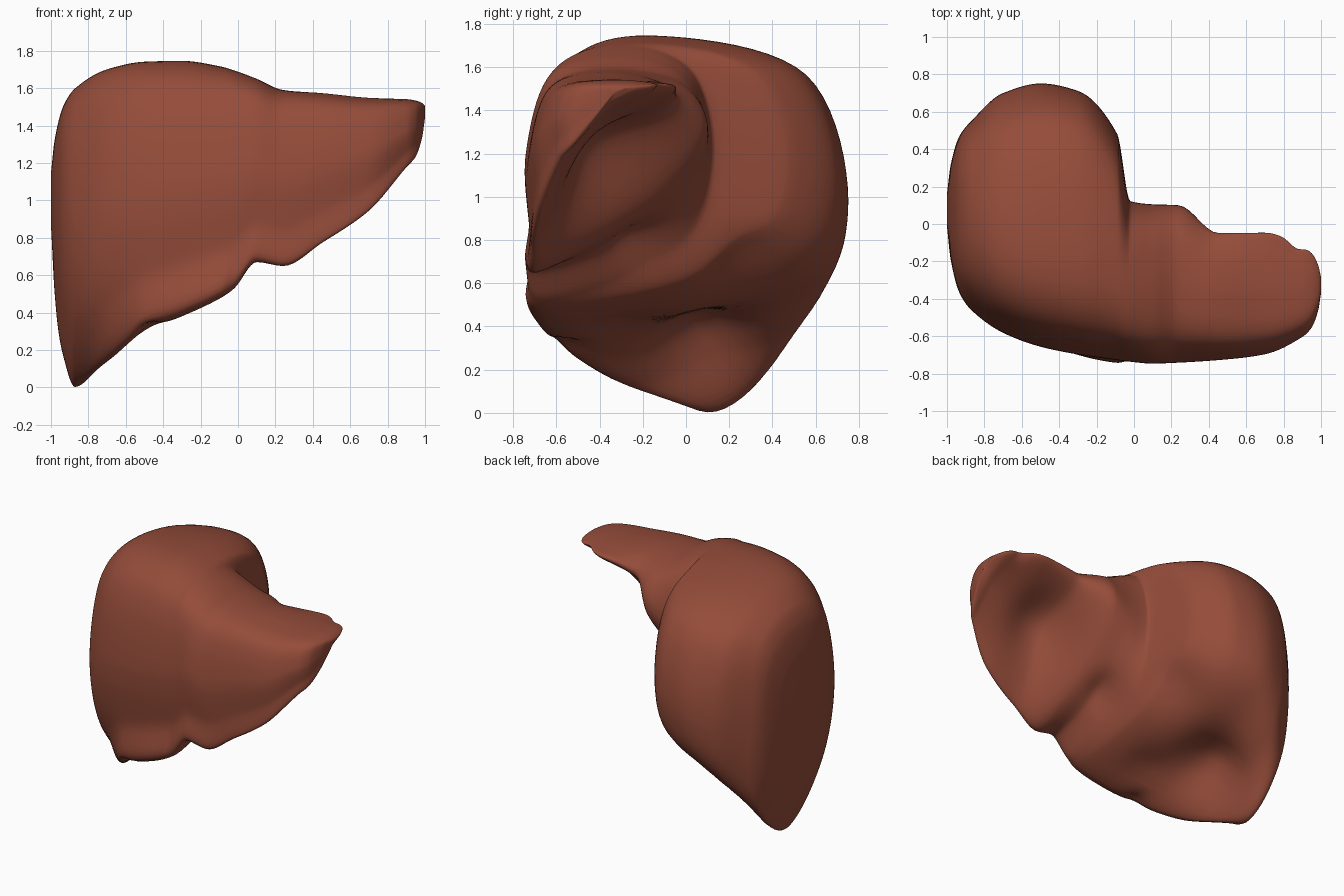
import bpy, bmesh
from math import exp, sqrt
from mathutils import Vector

cube = bpy.data.objects.get("Cube")
if cube:
    bpy.data.objects.remove(cube)

# Cross-sections along x: lower edge (y, z), front y, top (y, z), back (y, z)
RIGHT_LOBE = [
    (-.87, (.1, 0), -.46, (.02, 1.6), (.55, .9)),
    (-.7, (-.26, .13), -.58, (-.05, 1.7), (.7, .9)),
    (-.5, (-.52, .3), -.65, (-.1, 1.74), (.75, .93)),
    (-.3, (-.6, .38), -.69, (-.13, 1.745), (.71, 1)),
    (-.09, (-.66, .48), -.72, (-.2, 1.715), (.48, 1.1)),
]
LEFT_LOBE = [
    (-.02, (-.67, .53), -.73, (-.28, 1.695), (.12, 1.17)),
    (.1, (-.69, .67), -.74, (-.32, 1.65), (.1, 1.2)),
    (.24, (-.69, .65), -.735, (-.35, 1.59), (.09, 1.26)),
    (.45, (-.69, .78), -.72, (-.4, 1.57), (-.06, 1.42)),
    (.7, (-.66, .95), -.69, (-.4, 1.545), (-.06, 1.48)),
    (.9, (-.57, 1.18), -.6, (-.37, 1.54), (-.13, 1.5)),
]
RIGHT_END = Vector((-1, .08, 1.05))
LEFT_END = Vector((1, -.32, 1.5))

# Impressions in the surface: centre, radius, push
IMPRESSIONS = {
    "kidney hollow": ((-.6, .06, .33), .22, (-.09, 0, .12)),
    "gallbladder hollow": ((-.38, -.3, .46), .14, (0, -.03, .06)),
    "bowel hollow": ((-.15, .28, .72), .18, (0, -.05, .09)),
    "central fissure": ((0, -.22, .8), .13, (0, -.08, .05)),
    "stomach hollow": ((.5, -.33, 1.18), .22, (0, -.07, .06)),
    "outer notch": ((-.47, -.56, .3), .06, (0, 0, .04)),
    "tip notch": ((.87, -.1, 1.5), .05, (0, -.03, 0)),
}


def between(a, b, along_y, along_z):
    """Point part of the way from a to b, with its own share in y and in z."""
    return Vector((a.x, a.y + (b.y - a.y) * along_y, a.z + (b.z - a.z) * along_z))


def cross_section(x, edge, front_y, top, back):
    """Closed outline: rounded front and top, hollow underside."""
    edge, top, back = (Vector((x, *p)) for p in (edge, top, back))
    front = between(edge, top, 0, .55)
    front.y = front_y
    leftness = min(1, max(0, x / .45))
    return [
        edge, between(edge, front, .75, .4),
        front, between(front, top, .27, .8),
        top, between(top, back, .78, .23),
        back, between(edge, back, .8 - .35 * leftness, .36 + .26 * leftness),
    ]


def rounded_end(section, end):
    """Shrinking outlines that close the body towards one end."""
    outlines = []
    for share in (.5, .85, 1):
        outline = [end + (p - end) * sqrt(1.03 - share ** 1.5) for p in section]
        for p in outline:
            p.x = section[0].x + (end.x - section[0].x) * share
        outlines.append(outline)
    return outlines


def smooth_rail(points, steps):
    """Smooth path along x that never swings past its points."""
    chords = [(b - a) / (b.x - a.x) for a, b in zip(points, points[1:])]
    slopes = [chords[0]]
    for before, after in zip(chords, chords[1:]):
        slopes.append(Vector([2 * s * t / (s + t) if s * t > 0 else 0
                              for s, t in zip(before, after)]))
    slopes.append(chords[-1])
    path = []
    for a, b, m, n in zip(points, points[1:], slopes, slopes[1:]):
        for t in (k / steps for k in range(steps)):
            bend = (m * (1 - t) - n * t) * (t * (1 - t) * (b.x - a.x))
            path.append(a.lerp(b, t * t * (3 - 2 * t)) + bend)
    return path + [points[-1]]


def smooth_loop(points, steps):
    """Smooth closed path through the points."""
    n = len(points)
    path = []
    for i in range(n):
        a, b, c, d = (points[(i + k) % n] for k in (-1, 0, 1, 2))
        for t in (k / steps for k in range(steps)):
            bend = ((c - a) * (1 - t) - (d - b) * t) * (t * (1 - t) / 2)
            path.append(b.lerp(c, t * t * (3 - 2 * t)) + bend)
    return path


def press(point):
    """Move a point by every impression near it."""
    moved = point.copy()
    for centre, radius, push in IMPRESSIONS.values():
        distance = (point - Vector(centre)).length / radius
        moved += Vector(push) * exp(-distance ** 2)
    return moved


# Rails run along x, then a closed loop joins the rails at each step
sections = [cross_section(*row) for row in RIGHT_LOBE + LEFT_LOBE]
sections = (rounded_end(sections[0], RIGHT_END)[::-1] + sections
            + rounded_end(sections[-1], LEFT_END))
rails = [smooth_rail(rail, 8) for rail in zip(*sections)]
loops = [smooth_loop(loop, 10) for loop in zip(*rails)]

# Skin between the loops
bm = bmesh.new()
rings = [[bm.verts.new(press(p)) for p in loop] for loop in loops]
for ring, after in zip(rings, rings[1:]):
    for i in range(len(ring)):
        bm.faces.new((ring[i - 1], ring[i], after[i], after[i - 1]))

# Caps at both ends
for ring in (rings[0], rings[-1]):
    hub = bm.verts.new(sum((v.co for v in ring), Vector()) / len(ring))
    for i in range(len(ring)):
        bm.faces.new((ring[i - 1], ring[i], hub))
bmesh.ops.recalc_face_normals(bm, faces=bm.faces)

mesh = bpy.data.meshes.new("liver")
bm.to_mesh(mesh)
bm.free()
liver = bpy.data.objects.new("liver", mesh)
bpy.context.collection.objects.link(liver)

# Single red-brown colour
tissue = bpy.data.materials.new("red_brown_tissue")
tissue.use_nodes = True
tissue.diffuse_color = (.3, .073, .042, 1)
tissue.node_tree.nodes["Principled BSDF"].inputs["Base Color"].default_value = tissue.diffuse_color
mesh.materials.append(tissue)

bpy.context.view_layer.objects.active = liver
liver.select_set(True)
bpy.ops.object.shade_smooth_by_angle(angle=1.2)
